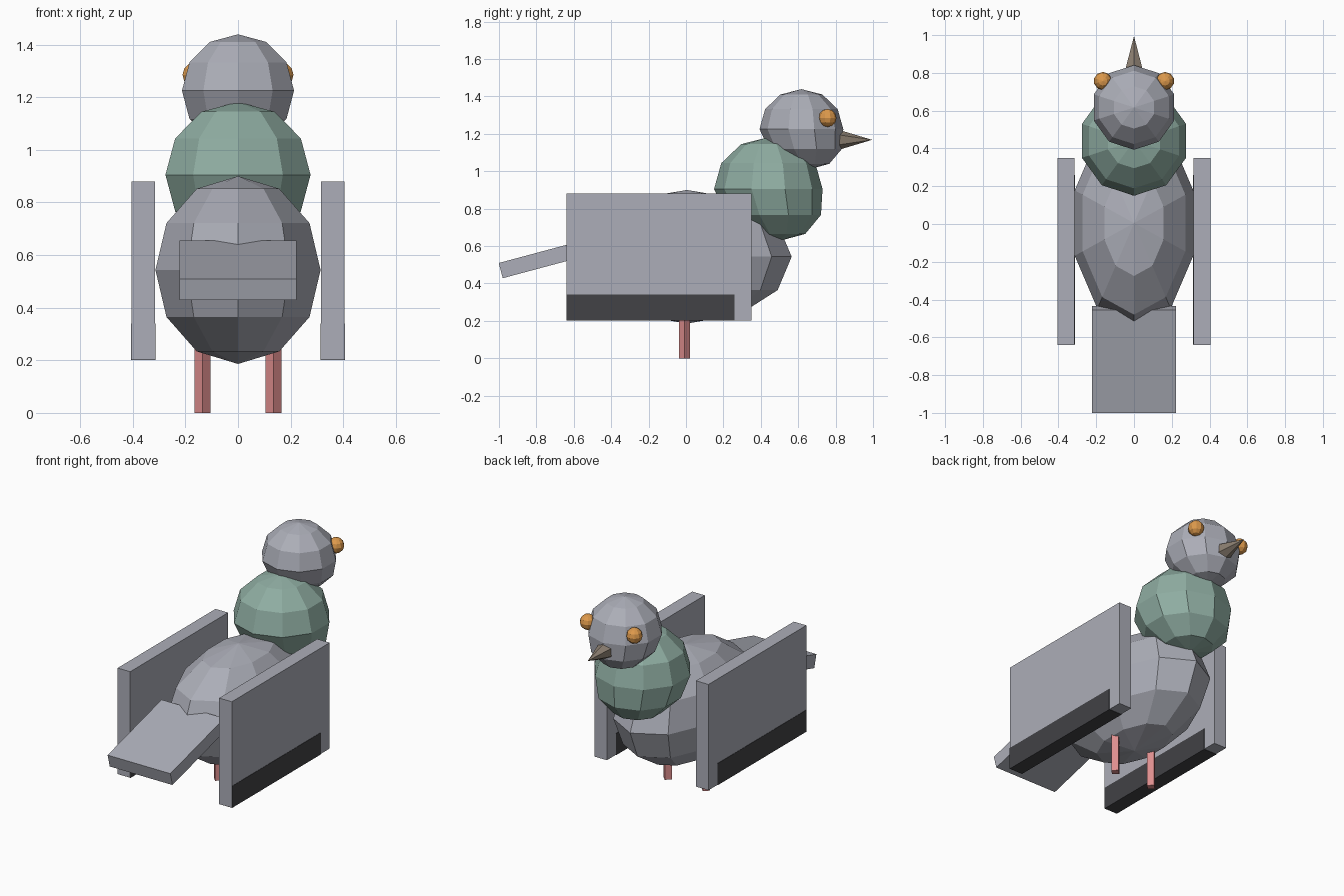
import bpy, bmesh, math
from mathutils import Matrix, Vector

if "Cube" in bpy.data.objects:
    bpy.data.objects.remove(bpy.data.objects["Cube"])


def mat(name, r, g, b):
    m = bpy.data.materials.new(name)
    lin = [((c / 255 + 0.055) / 1.055) ** 2.4 for c in (r, g, b)]
    m.diffuse_color = (*lin, 1)
    m.use_nodes = True
    m.node_tree.nodes["Principled BSDF"].inputs["Base Color"].default_value = m.diffuse_color
    return m


GREY = mat("feather grey", 172, 174, 184)
TEAL = mat("neck green", 143, 173, 162)
DARK = mat("wing bar dark", 66, 66, 70)
ORANGE = mat("eye orange", 222, 154, 76)
PINK = mat("leg pink", 222, 142, 142)
BROWN = mat("beak brown", 140, 127, 113)


def finish(bm, name, material):
    bmesh.ops.recalc_face_normals(bm, faces=bm.faces)
    me = bpy.data.meshes.new(name)
    bm.to_mesh(me)
    bm.free()
    me.materials.append(material)
    ob = bpy.data.objects.new(name, me)
    bpy.context.collection.objects.link(ob)
    return ob


def ball(name, centre, radii, material, bend=0.0, seg=10, rings=6):
    """Low-poly sphere with a corner on the y axis; the lower half can lean forward."""
    bm = bmesh.new()
    top, bottom = bm.verts.new((0, 0, 1)), bm.verts.new((0, 0, -1))
    loops = []
    for i in range(1, rings):
        t = math.pi * i / rings
        loops.append([bm.verts.new((math.sin(t) * math.sin(2 * math.pi * k / seg),
                                    math.sin(t) * math.cos(2 * math.pi * k / seg),
                                    math.cos(t))) for k in range(seg)])
    for k in range(seg):
        n = (k + 1) % seg
        bm.faces.new((top, loops[0][k], loops[0][n]))
        bm.faces.new((bottom, loops[-1][n], loops[-1][k]))
        for a, b in zip(loops, loops[1:]):
            bm.faces.new((a[k], b[k], b[n], a[n]))
    for v in bm.verts:
        x, y, z = (v.co[i] * radii[i] for i in range(3))
        v.co = Vector((x, y - bend * min(z, 0), z)) + Vector(centre)
    return finish(bm, name, material)


def box(name, lo, hi, material, tilt=0.0):
    bm = bmesh.new()
    lo, hi = Vector(lo), Vector(hi)
    m = (Matrix.Translation((lo + hi) / 2) @ Matrix.Rotation(tilt, 4, 'X')
         @ Matrix.Diagonal((*(hi - lo), 1)))
    bmesh.ops.create_cube(bm, size=1, matrix=m)
    return finish(bm, name, material)


def cone(name, sides, r1, r2, depth, matrix, material):
    bm = bmesh.new()
    bmesh.ops.create_cone(bm, cap_ends=True, segments=sides, radius1=r1,
                          radius2=r2, depth=depth, matrix=matrix)
    return finish(bm, name, material)


# Body, neck and head
ball("body", (0, 0.005, 0.543), (0.33, 0.56, 0.357), GREY)
ball("neck", (0, 0.44, 0.905), (0.29, 0.29, 0.277), TEAL, bend=0.22)
ball("head", (0, 0.617, 1.225), (0.224, 0.224, 0.214), GREY, bend=0.2)

# Beak, pointing along +y
cone("beak", 6, 0.06, 0, 0.2,
     Matrix.Translation((0, 0.895, 1.168)) @ Matrix.Rotation(-math.pi / 2, 4, 'X'), BROWN)

# Tail slab, sloping down to the back
box("tail", (-0.222, -1.0, 0.50), (0.222, -0.435, 0.584), GREY, tilt=math.radians(15))

# Paired parts
for s, side in ((-1, "left"), (1, "right")):
    x0, x1 = sorted((s * 0.315, s * 0.404))
    box(side + "_wing", (x0, -0.64, 0.203), (x1, 0.35, 0.88), GREY)
    # Dark bar along the lower wing edge
    box(side + "_wing_bar", (x0 - 0.002, -0.639, 0.201), (x1 + 0.002, 0.26, 0.34), DARK)
    ball(side + "_eye", (s * 0.165, 0.757, 1.285), (0.048, 0.048, 0.048), ORANGE)
    # Four-sided leg, set corner-on
    cone(side + "_leg", 4, 0.03, 0.03, 0.32,
         Matrix.Translation((s * 0.135, -0.008, 0.16)), PINK)
